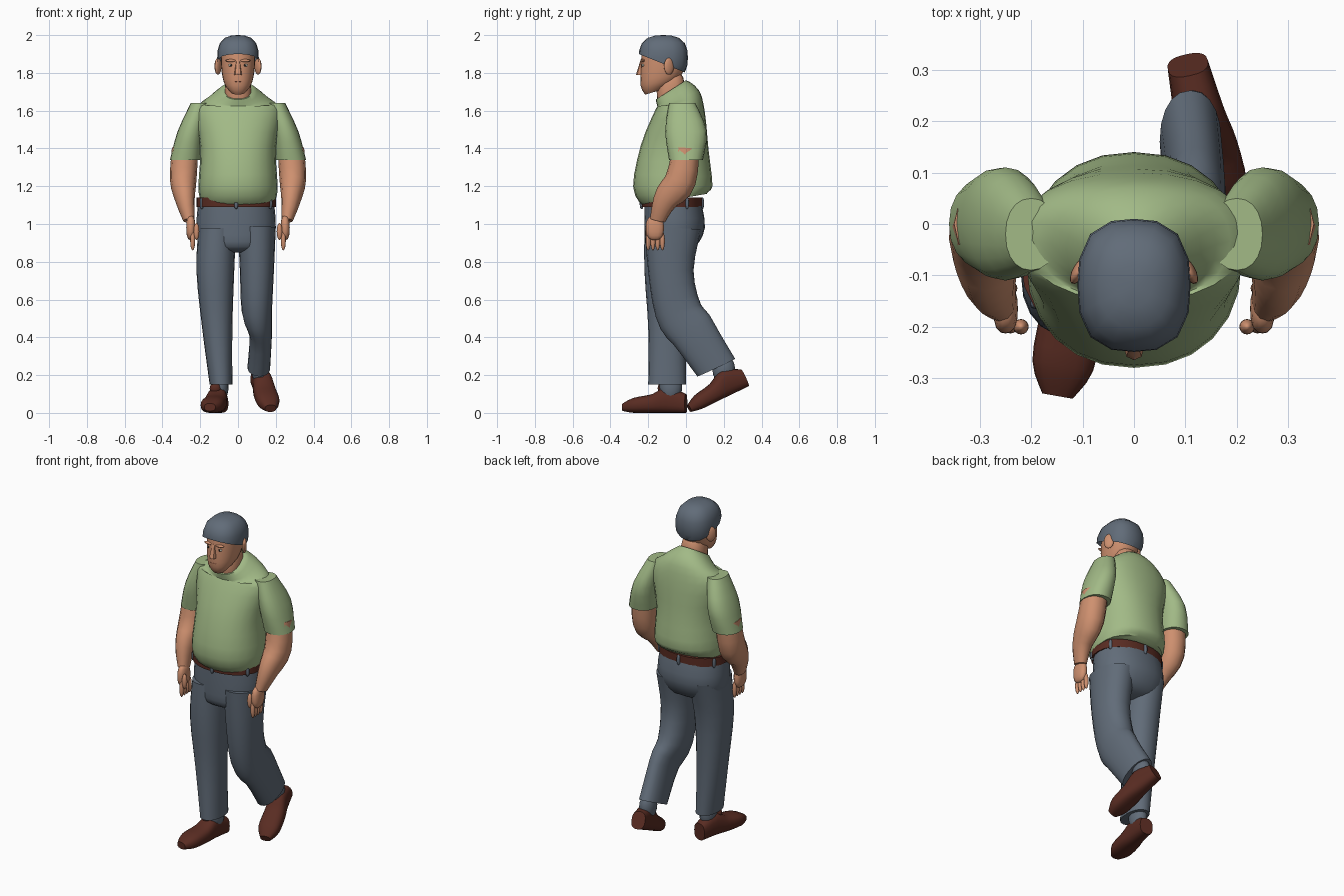
import bpy
import bmesh
from math import sin, cos, pi, radians
from mathutils import Matrix, Vector

default_cube = bpy.data.objects.get("Cube")
if default_cube:
    bpy.data.objects.remove(default_cube, do_unlink=True)


def make_material(name, red, green, blue):
    material = bpy.data.materials.new(name)
    material.use_nodes = True
    colour = (red, green, blue, 1)
    material.diffuse_color = colour
    material.node_tree.nodes["Principled BSDF"].inputs["Base Color"].default_value = colour
    return material


shirt_green = make_material("shirt green", .36, .49, .24)
skin = make_material("skin", .62, .28, .16)
slate = make_material("slate grey", .12, .15, .19)
leather = make_material("brown leather", .1, .025, .016)
lip = make_material("lip", .4, .14, .08)
eye_white = make_material("eye white", .7, .7, .6)
eye_dark = make_material("eye dark", .02, .02, .02)


def finish(bm, name, material):
    """Turn a bmesh into an object with smooth shading and sharp edges."""
    bmesh.ops.recalc_face_normals(bm, faces=bm.faces)
    mesh = bpy.data.meshes.new(name)
    bm.to_mesh(mesh)
    bm.free()
    mesh.materials.append(material)
    obj = bpy.data.objects.new(name, mesh)
    bpy.context.collection.objects.link(obj)
    bpy.ops.object.select_all(action="DESELECT")
    obj.select_set(True)
    bpy.context.view_layer.objects.active = obj
    bpy.ops.object.shade_smooth_by_angle(angle=radians(45))


def smooth_path(points, steps=3):
    """Fill in a flowing curve between a few given stations."""
    stations = [Vector(point) for point in points]
    padded = [stations[0]] + stations + [stations[-1]]
    path = []
    for a, b, c, d in zip(padded, padded[1:], padded[2:], padded[3:]):
        for step in range(steps):
            t = step / steps
            linear = (c - a) * t
            square = (a * 2 - b * 5 + c * 4 - d) * t * t
            cubic = (b * 3 - a - c * 3 + d) * t * t * t
            path.append(b + (linear + square + cubic) / 2)
    return path + [stations[-1]]


def signed_power(value, exponent):
    return abs(value) ** exponent * (1 if value >= 0 else -1)


def sweep(name, material, points, lean=0, side=1, matrix=Matrix(), sides=20, power=2.2):
    """Skin oval rings at stations (x, y, z, half width, half depth).
    Lean tilts every ring towards square with the path."""
    bm = bmesh.new()
    path = smooth_path(points)
    loops = []
    for index, (x, y, z, width, depth) in enumerate(path):
        along = path[min(index + 1, len(path) - 1)] - path[max(index - 1, 0)]
        loop = []
        for step in range(sides):
            angle = 2 * pi * step / sides
            dx = width * signed_power(cos(angle), 2 / power)
            dy = depth * signed_power(sin(angle), 2 / power)
            dz = -lean * (along[0] * dx + along[1] * dy) / along[2]
            loop.append(bm.verts.new((side * (x + dx), y + dy, z + dz)))
        loops.append(loop)
    for lower, upper in zip(loops, loops[1:]):
        for i in range(sides):
            j = (i + 1) % sides
            bm.faces.new((lower[i], lower[j], upper[j], upper[i]))
    bm.faces.new(loops[0])
    bm.faces.new(loops[-1])
    bm.transform(matrix)
    finish(bm, name, material)


def blob(name, material, centre, size, power=2, side=1, turn=0, cut=None):
    """Ellipsoid, boxier as the power grows, optionally cut off below a plane."""
    bm = bmesh.new()
    bmesh.ops.create_uvsphere(bm, u_segments=16, v_segments=10, radius=1)
    for vert in bm.verts:
        vert.co /= sum(abs(value) ** power for value in vert.co) ** (1 / power)
    x, y, z = centre
    bm.transform(Matrix.Translation((side * x, y, z))
                 @ Matrix.Rotation(side * radians(turn), 4, "Z")
                 @ Matrix.Diagonal(Vector(size)).to_4x4())
    if cut:
        point, normal = cut
        geometry = bm.verts[:] + bm.edges[:] + bm.faces[:]
        bmesh.ops.bisect_plane(bm, geom=geometry, plane_co=point, plane_no=normal,
                               clear_inner=True)
    finish(bm, name, material)


# Shirt body, from hem over the belly to the sloping collar
sweep("shirt", shirt_green, [
    (0, -.06, 1.13, .2, .17),
    (0, -.07, 1.2, .21, .21),
    (0, -.06, 1.4, .2, .18),
    (0, -.03, 1.6, .23, .13),
    (0, -.04, 1.66, .16, .11),
    (0, -.08, 1.71, .08, .08)], lean=.7, sides=24)

# Neck, head and hair
blob("neck", skin, (0, -.08, 1.7), (.07, .075, .12), power=2.6)
sweep("head", skin, [
    (0, -.165, 1.7, .04, .05),
    (0, -.14, 1.75, .075, .1),
    (0, -.12, 1.84, .09, .12),
    (0, -.12, 1.94, .09, .11)], lean=-.5)
blob("hair", slate, (0, -.12, 1.88), (.11, .13, .12), power=2.7,
     cut=((0, -.25, 1.9), (0, .4, 1)))
sweep("nose", skin, [(0, -.23, 1.87, .01, .01), (0, -.24, 1.79, .02, .025)], sides=8)
blob("mouth", lip, (0, -.234, 1.755), (.025, .008, .004))

# Face details, sleeves, arms and hands, mirrored
for side, label in ((1, "left"), (-1, "right")):
    blob(label + "_ear", skin, (.106, -.09, 1.835), (.013, .03, .045), side=side, turn=30)
    blob(label + "_eye", eye_white, (.036, -.226, 1.84), (.015, .008, .007), side=side)
    blob(label + "_pupil", eye_dark, (.036, -.231, 1.84), (.006, .005, .006), side=side)
    blob(label + "_brow", skin, (.036, -.228, 1.865), (.03, .012, .008), side=side)
    sweep(label + "_sleeve", shirt_green, [
        (.2, -.02, 1.64, .05, .07),
        (.25, 0, 1.49, .07, .11),
        (.28, 0, 1.34, .08, .09)], side=side)
    sweep(label + "_arm", skin, [
        (.28, 0, 1.4, .07, .07),
        (.29, -.03, 1.23, .07, .08),
        (.28, -.11, 1.12, .05, .06),
        (.26, -.15, 1.02, .03, .04)], lean=.7, side=side, sides=12)
    blob(label + "_palm", skin, (.25, -.165, .98), (.024, .048, .065), power=2.6, side=side)
    for finger in range(4):
        blob(f"{label}_finger_{finger + 1}", skin, (.24, -.2 + finger / 40, .91),
             (.013, .013, .05), side=side)
    blob(label + "_thumb", skin, (.22, -.2, .96), (.015, .015, .045), side=side)

# Belt and its loops
belt_x, belt_y, belt_width, belt_depth = -.01, -.075, .21, .16
sweep("belt", leather, [(belt_x, belt_y, z, belt_width, belt_depth) for z in (1.09, 1.14)],
      sides=24)
for index in range(6):
    angle = pi * (index + .5) / 3
    blob(f"belt_loop_{index + 1}", slate,
         (belt_x + belt_width * cos(angle), belt_y + belt_depth * sin(angle), 1.11),
         (.01, .01, .03), power=3)

# Trousers: seat, planted right leg, trailing left leg
sweep("trouser_seat", slate, [
    (-.01, -.07, 1.12, .2, .15),
    (-.01, -.06, .98, .21, .16),
    (-.01, -.08, .88, .18, .13),
    (-.01, -.09, .85, .09, .06)], sides=24)
sweep("right_trouser_leg", slate, [
    (-.11, -.07, .98, .1, .15),
    (-.12, -.1, .75, .1, .12),
    (-.11, -.1, .45, .08, .1),
    (-.09, -.1, .15, .06, .1)])
sweep("left_trouser_leg", slate, [
    (.1, -.07, .98, .1, .15),
    (.1, -.08, .75, .09, .12),
    (.1, -.04, .54, .08, .12),
    (.12, .04, .42, .06, .11),
    (.11, .16, .24, .06, .1)], lean=.7)

# Socks
blob("right_sock", slate, (-.095, -.08, .14), (.045, .06, .09))
blob("left_sock", slate, (.115, .2, .23), (.045, .06, .08))

# Shoes: swept from heel to toe, the left one rolling off its toe
shoe = [
    (0, .05, 0, .04, .05),
    (0, .07, .1, .05, .07),
    (0, .05, .18, .06, .05),
    (0, .04, .28, .06, .04),
    (0, .03, .34, .03, .02)]
for label, heel, yaw, pitch in (("right", (-.09, 0, 0), -10, 0),
                                ("left", (.1, .33, .14), 13, 25)):
    place = (Matrix.Translation(heel) @ Matrix.Rotation(radians(yaw), 4, "Z")
             @ Matrix.Rotation(radians(90 + pitch), 4, "X"))
    sweep(label + "_shoe", leather, shoe, matrix=place, power=2.6)
blob("right_shoe_tongue", leather, (-.12, -.13, .13), (.03, .02, .03))
